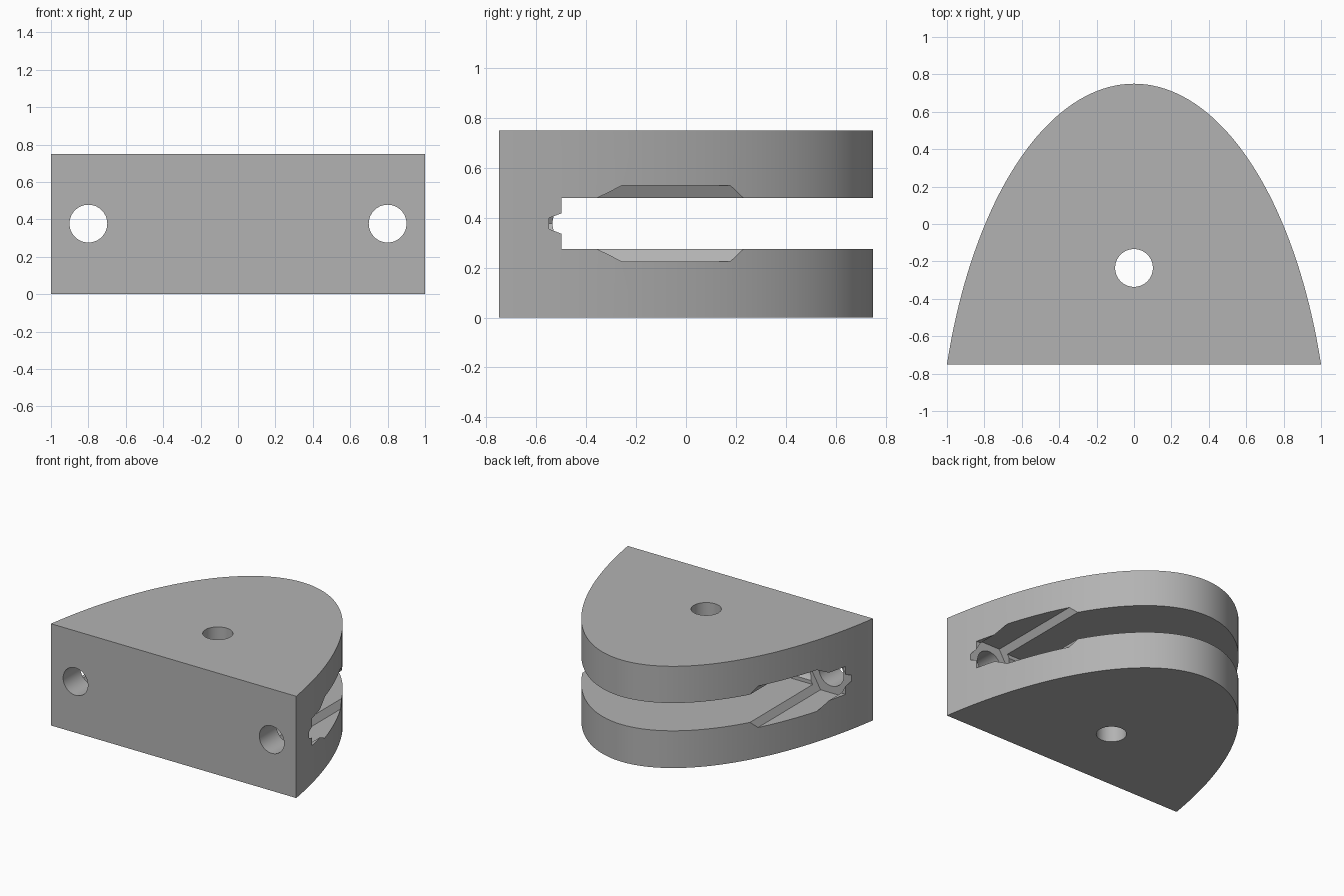
import bpy, math
from math import sin, cos, pi

cube = bpy.data.objects.get("Cube")
if cube:
    bpy.data.objects.remove(cube, do_unlink=True)

HEIGHT = 0.75
MID = 0.377                 # height of slot and bolt holes
BOLT_X = 0.8
HOLE_R = 0.101
HEX_R = 0.176
ELL_A, ELL_B = 1.05, 2.158  # half axes of the curved outline
ELL_Y = 0.75 - ELL_B        # centre of that ellipse

grey = bpy.data.materials.new("mid_grey")
grey.use_nodes = True
colour = (0.45, 0.45, 0.45, 1)
grey.diffuse_color = colour
grey.node_tree.nodes["Principled BSDF"].inputs["Base Color"].default_value = colour


def prism(name, outline, z0, z1):
    """Upright prism over a counter-clockwise outline."""
    n = len(outline)
    verts = [(x, y, z) for z in (z0, z1) for x, y in outline]
    faces = [tuple(reversed(range(n))), tuple(range(n, 2 * n))]
    faces += [(i, (i + 1) % n, n + (i + 1) % n, n + i) for i in range(n)]
    mesh = bpy.data.meshes.new(name)
    mesh.from_pydata(verts, [], faces)
    ob = bpy.data.objects.new(name, mesh)
    bpy.context.collection.objects.link(ob)
    return ob


def rod(name, sides, radius, length, centre, rotation=(0, 0, 0)):
    bpy.ops.mesh.primitive_cylinder_add(vertices=sides, radius=radius, depth=length,
                                        location=centre, rotation=rotation)
    ob = bpy.context.object
    ob.name = name
    return ob


# Block with a flat front and an elliptical back
end = math.acos(1 / ELL_A)
steps = 80
angles = [end + (pi - 2 * end) * i / steps for i in range(steps + 1)]
outline = [(ELL_A * cos(t), ELL_Y + ELL_B * sin(t)) for t in angles]
body = prism("slotted_block", outline, 0, HEIGHT)
body.data.materials.append(grey)

# Slot open to the back and both sides
cutters = [prism("slot_cutter", [(-1.2, -0.5), (1.2, -0.5), (1.2, 1), (-1.2, 1)],
                 MID - 0.1025, MID + 0.1025)]
# Upright pivot hole
cutters.append(rod("pivot_hole_cutter", 64, HOLE_R, 2, (0, -0.235, MID)))
# Rounded groove along the inner end of the slot
cutters.append(rod("groove_cutter", 64, HOLE_R, 2 * BOLT_X,
                   (0, -0.434, MID), (0, pi / 2, 0)))
# Bolt holes from the front, each with a hexagonal nut channel running back
for side, word in ((1, "left"), (-1, "right")):
    x = side * BOLT_X
    cutters.append(rod(word + "_bolt_hole_cutter", 64, HOLE_R, 0.6,
                       (x, -0.7, MID), (pi / 2, 0, 0)))
    channel = prism(word + "_nut_channel_cutter",
                    [(HEX_R * cos(k * pi / 3), HEX_R * sin(k * pi / 3)) for k in range(6)],
                    0, 1.4)
    channel.rotation_euler = (-pi / 2, 0, 0)
    channel.location = (x, -0.55, MID)
    cutters.append(channel)

for cutter in cutters:
    cutter.hide_render = True
    mod = body.modifiers.new(cutter.name, "BOOLEAN")
    mod.operation = "DIFFERENCE"
    mod.solver = "EXACT"
    mod.object = cutter

# Bake the cuts and remove the helpers
bpy.context.view_layer.update()
depsgraph = bpy.context.evaluated_depsgraph_get()
cut_mesh = bpy.data.meshes.new_from_object(body.evaluated_get(depsgraph))
body.modifiers.clear()
body.data = cut_mesh
for cutter in cutters:
    bpy.data.objects.remove(cutter, do_unlink=True)
cut_mesh.materials.clear()
cut_mesh.materials.append(grey)
for face in cut_mesh.polygons:
    face.material_index = 0

bpy.ops.object.select_all(action="DESELECT")
body.select_set(True)
bpy.context.view_layer.objects.active = body
bpy.ops.object.shade_smooth_by_angle(angle=math.radians(25))
